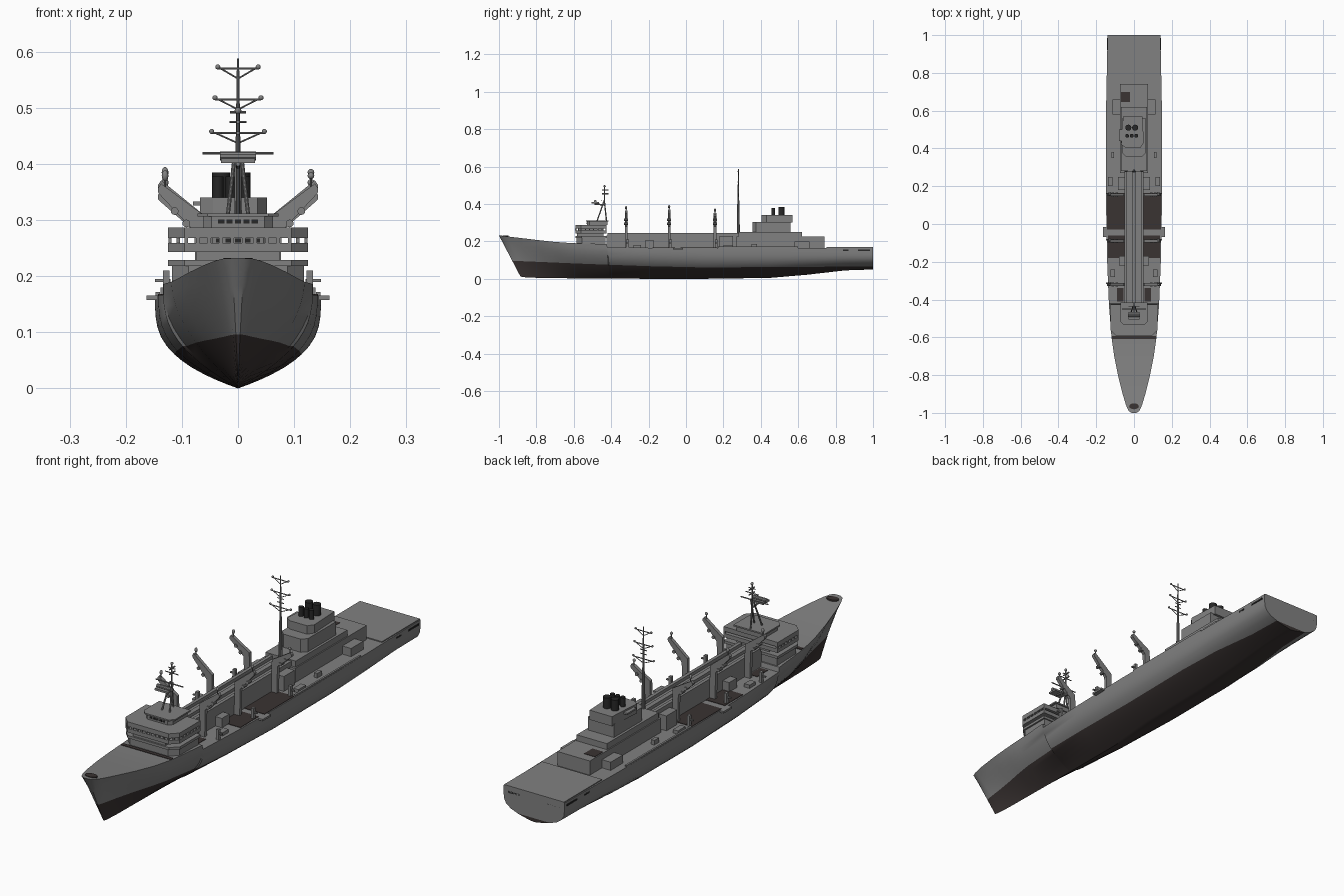
import bpy, bmesh, math
from mathutils import Vector

if "Cube" in bpy.data.objects:
    bpy.data.objects.remove(bpy.data.objects["Cube"])


def material(name, c):
    m = bpy.data.materials.new(name)
    m.diffuse_color = (*c, 1)
    m.use_nodes = True
    m.node_tree.nodes["Principled BSDF"].inputs["Base Color"].default_value = m.diffuse_color
    return m


GREY = material("haze grey", (0.22, 0.22, 0.22))
DARK = material("dark brown deck", (0.042, 0.033, 0.032))
BLACK = material("funnel black", (0.02, 0.02, 0.02))


def finish(name, bm, *mats):
    bmesh.ops.recalc_face_normals(bm, faces=bm.faces)
    me = bpy.data.meshes.new(name)
    bm.to_mesh(me)
    bm.free()
    for m in mats:
        me.materials.append(m)
    ob = bpy.data.objects.new(name, me)
    bpy.context.collection.objects.link(ob)
    return ob


def smooth(ob, angle=35):
    bpy.ops.object.select_all(action='DESELECT')
    ob.select_set(True)
    bpy.context.view_layer.objects.active = ob
    bpy.ops.object.shade_smooth_by_angle(angle=math.radians(angle))


def prism(name, pts, lo, hi, mat=GREY, axis='z'):
    bm = bmesh.new()
    put = (lambda a, b, h: (a, b, h)) if axis == 'z' else (lambda a, b, h: (a, h, b))
    low = [bm.verts.new(put(a, b, lo)) for a, b in pts]
    top = [bm.verts.new(put(a, b, hi)) for a, b in pts]
    bm.faces.new(low)
    bm.faces.new(top)
    for i in range(len(pts)):
        j = (i + 1) % len(pts)
        bm.faces.new((low[i], low[j], top[j], top[i]))
    return finish(name, bm, mat)


def box(name, x0, x1, y0, y1, z0, z1, mat=GREY):
    return prism(name, [(x0, y0), (x1, y0), (x1, y1), (x0, y1)], z0, z1, mat)


def rod(name, a, b, r, r2=None, mat=GREY, n=10):
    a, b = Vector(a), Vector(b)
    d = b - a
    bm = bmesh.new()
    bmesh.ops.create_cone(bm, cap_ends=True, segments=n, radius1=r,
                          radius2=r if r2 is None else r2, depth=d.length)
    q = d.to_track_quat('Z', 'Y')
    for v in bm.verts:
        v.co = q @ v.co + (a + b) / 2
    ob = finish(name, bm, mat)
    smooth(ob)
    return ob


def ball(name, p, r, sz=1, mat=GREY):
    bm = bmesh.new()
    bmesh.ops.create_uvsphere(bm, u_segments=12, v_segments=8, radius=r)
    for v in bm.verts:
        v.co = Vector((v.co.x, v.co.y, v.co.z * sz)) + Vector(p)
    smooth(finish(name, bm, mat), 60)


# Hull stations: deck y, keel y, deck z, keel z, half breadth, fullness
STATIONS = [
    (-1, -.885, .232, .012, .012, .8), (-.99, -.87, .231, .009, .028, .8),
    (-.96, -.84, .227, .007, .042, .85), (-.9, -.79, .22, .005, .06, .95),
    (-.8, -.71, .208, .004, .085, 1.2), (-.7, -.64, .197, .003, .105, 1.5),
    (-.6, -.57, .19, .002, .119, 1.8), (-.424, -.41, .186, .001, .133, 2.3),
    (-.42, -.405, .167, .001, .133, 2.3), (-.2, -.19, .166, 0, .142, 2.8),
    (.1, .1, .166, 0, .148, 3.2), (.45, .45, .166, .005, .148, 3.4),
    (.65, .65, .166, .022, .147, 3.8), (.85, .85, .166, .045, .143, 4.6),
    (1, 1, .166, .05, .14, 5.2)]
UNDER = (0, .12, .25, .4, .6, .8, 1)
OVER = (.12, .28, .45, .63, .82, 1)


def hull():
    bm = bmesh.new()
    rings = []
    for yd, yk, zd, zk, hd, n in STATIONS:
        zw = .06 + .036 * max(0, -yd) if yd < 0 else .06 + .006 * yd
        tw = (zw - zk) / (zd - zk)
        ts = [tw * u for u in UNDER] + [tw + (1 - tw) * o for o in OVER]
        half = [(hd * (1 - (1 - t) ** n), yk + (yd - yk) * t, zk + (zd - zk) * t) for t in ts]
        left = [bm.verts.new((-x, y, z)) for x, y, z in half[:0:-1]]
        right = [bm.verts.new(p) for p in half]
        rings.append(left + right)
    k = len(rings[0])
    c, w = k // 2, len(UNDER) - 1
    for a, b in zip(rings, rings[1:]):
        for i in range(k - 1):
            f = bm.faces.new((a[i], a[i + 1], b[i + 1], b[i]))
            f.material_index = 1 if c - w <= i < c + w else 0
        bm.faces.new((a[0], b[0], b[-1], a[-1]))
    for r in (rings[0], rings[-1]):
        for i in range(c):
            vs = [r[i], r[i + 1], r[k - 2 - i], r[k - 1 - i]]
            vs = list(dict.fromkeys(vs))
            f = bm.faces.new(vs)
            f.material_index = 1 if i >= c - w else 0
    smooth(finish("hull", bm, GREY, DARK), 40)


hull()


# Forward superstructure: stacked decks with chamfered fronts
def chamfered(w, yf, yb, c):
    return [(-w, yb), (-w, yf + c), (-w + c, yf), (w - c, yf), (w, yf + c), (w, yb)]


prism("bridge_base", chamfered(.118, -.585, -.43, .03), .175, .218)
prism("bridge_lower_deck", chamfered(.125, -.59, -.425, .03), .218, .229)
box("bridge_lower_core", -.075, .075, -.583, -.44, .229, .244)
ring = chamfered(.125, -.592, -.425, .03)
prism("bridge_middle_deck", ring, .243, .259)
box("bridge_upper_core", -.045, .045, -.575, -.44, .259, .268)
prism("bridge_upper_deck", ring, .268, .287)
for (ax, ay), (bx, by) in zip(ring, ring[1:]):
    count = max(2, int(math.hypot(bx - ax, by - ay) / .02))
    for i in range(count + 1):
        t = i / count
        x, y = (ax + (bx - ax) * t) * .97, -.51 + (ay + (by - ay) * t + .51) * .97
        box("window_post", x - .003, x + .003, y - .003, y + .003, .258, .269)
for i in range(-2, 3):
    box("front_window", i * .017 - .005, i * .017 + .005, -.577, -.575, .26, .267, BLACK)
prism("wheelhouse", chamfered(.062, -.53, -.42, .015), .287, .308)
prism("wheelhouse_roof", chamfered(.072, -.535, -.415, .018), .306, .312)
for i in range(-2, 3):
    box("wheelhouse_window", i * .015 - .0055, i * .015 + .0055, -.532, -.53, .294, .301, BLACK)

# Foremast with radar platform
for x, y in ((0, -.425), (-.018, -.475), (.018, -.475)):
    rod("foremast_leg", (x, y, .31), (x * .3, -.437, .42), .0035)
rod("foremast_pole", (0, -.435, .41), (0, -.435, .5), .003)
rod("radar_arm", (0, -.435, .395), (0, -.49, .4), .004)
box("radar_platform", -.03, .03, -.505, -.465, .402, .41)
rod("radar_dish", (-.032, -.485, .414), (.032, -.485, .414), .008)
rod("radar_yard", (-.063, -.45, .419), (.063, -.45, .419), .0025)
for z, w in ((.455, .03), (.475, .015)):
    rod("foremast_yard", (-w, -.435, z), (w, -.435, z), .002)
    rod("foremast_spur", (0, -.45, z), (0, -.415, z), .003)
ball("foremast_lamp", (0, -.435, .495), .006)

# Central cargo trunk with raised rails
box("cargo_trunk", -.05, .05, -.425, .28, .16, .232)
box("trunk_centre_rail", -.01, .01, -.42, .28, .232, .245)
for s in (-1, 1):
    a, b = sorted((s * .036, s * .05))
    box("trunk_side_rail", a, b, -.42, .28, .232, .245)

# Replenishment kingposts leaning outboard
for y, dz in ((-.32, 0), (-.09, .006), (.155, -.012)):
    for s in (-1, 1):
        pts = [(.05, .16), (.075, .16), (.078, .28), (.142, .348 + dz),
               (.143, .356 + dz), (.137, .365 + dz), (.052, .302)]
        prism("kingpost", [(s * a, b) for a, b in pts], y - .007, y + .007, GREY, 'y')
        for x, z in ((.113, .316), (.092, .294)):
            rod("kingpost_pulley", (s * x, y - .011, z), (s * x, y + .011, z), .007)
        rod("lamp_post", (s * .13, y, .35 + dz), (s * .13, y, .372 + dz), .002)
        ball("lamp", (s * .13, y, .379 + dz), .006, 1.6 if s < 0 else 1)
        box("fairlead_post", s * .128 - .006, s * .128 + .006, y, y + .014, .16, .21)
        box("fairlead_arm", s * .134 - .014, s * .134 + .014, y + .003, y + .01, .19, .195)

# Deck fittings, painted deck areas and sponsons on both sides
for s in (-1, 1):
    def side(name, x0, x1, *rest):
        a, b = sorted((s * x0, s * x1))
        box(name, a, b, *rest)
    side("dark_deck", .05, .137, -.18, -.06, .163, .168, DARK)
    side("dark_deck", .05, .143, -.03, .165, .163, .168, DARK)
    side("dark_deck", .055, .09, -.41, -.34, .163, .1685, DARK)
    side("sponson", .14, .163, -.07, -.015, .158, .166)
    side("side_house", .05, .085, .18, .25, .16, .228)
    side("side_house", .05, .08, -.22, -.17, .16, .205)
    side("deck_locker", .1, .125, -.28, -.24, .16, .18)
    side("deck_locker", .115, .138, .2, .25, .16, .18)
    side("deck_edge", .139, .147, .17, .6, .16, .172)
    side("boat_platform", .07, .115, .58, .66, .16, .2)
    side("deck_vent", .105, .12, .35, .38, .16, .185)
    for y0, y1 in ((.75, .8), (.84, .87), (.92, .985)):
        side("mooring_opening", .138, .1435, y0, y1, .149, .156, BLACK)
    side("stern_opening", .06, .12, .999, 1.0, .14, .149, BLACK)
box("foredeck_strip", -.116, .116, -.608, -.592, .187, .1925, DARK)
prism("bow_plate", [(.026 * math.cos(i * math.pi / 6), -.965 + .016 * math.sin(i * math.pi / 6))
                    for i in range(12)], .226, .2325, DARK)
box("flight_deck", -.138, .138, .75, 1.0, .162, .17)

# Aft superstructure
box("aft_house", -.075, .075, .27, .74, .16, .225)
box("aft_house_upper", -.07, .07, .28, .62, .22, .25)
box("aft_roof_patch", -.07, -.02, .645, .7, .224, .2265, DARK)
prism("engine_casing", chamfered(.06, .355, .56, .02), .25, .305)
prism("funnel", [(-.058, .57), (-.068, .42), (-.045, .405), (.035, .405), (.052, .43), (.045, .57)], .3, .34)
box("funnel_ledge", -.08, -.05, .44, .5, .326, .333)
for x, y, r in ((-.03, .51, .016), (.006, .51, .016), (-.036, .467, .01), (-.012, .467, .01), (.012, .467, .01)):
    rod("exhaust_stack", (x, y, .335), (x, y, .385 if r > .012 else .378), r, None, BLACK, 16)

# Tall aft mast with three yards
rod("main_mast_lower", (0, .28, .16), (0, .28, .4), .009, .006)
rod("main_mast_upper", (0, .28, .4), (0, .28, .588), .005, .002)
for z, w in ((.455, .047), (.515, .041), (.57, .036)):
    rod("mast_yard", (-w, .28, z), (w, .28, z), .002)
    for s in (-1, 1):
        rod("yard_brace", (0, .28, z - .018), (s * w * .85, .28, z), .0015)
        ball("yard_lamp", (s * w, .28, z + .003), .0045)
for z in (.475, .492):
    rod("mast_step", (-.014, .28, z), (.014, .28, z), .002)
